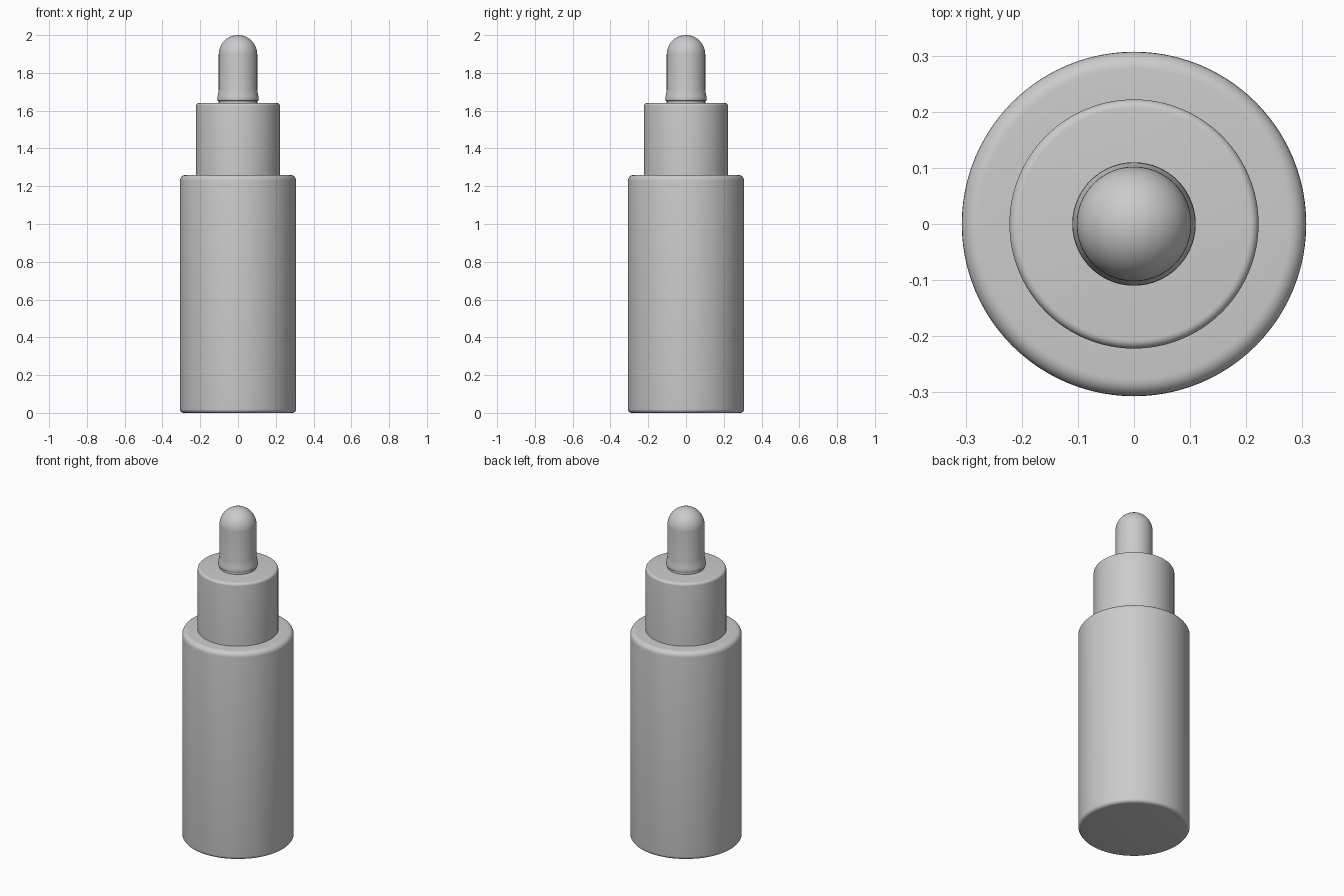
import bpy, bmesh, math

if "Cube" in bpy.data.objects:
    bpy.data.objects.remove(bpy.data.objects["Cube"])


def arc(cx, cz, r, a0, a1, n):
    """Points of a circular arc in the (radius, z) plane."""
    return [(cx + r * math.cos(math.radians(a0 + (a1 - a0) * i / n)),
             cz + r * math.sin(math.radians(a0 + (a1 - a0) * i / n))) for i in range(n + 1)]


def lathe(name, profile, segs=96):
    """Spin a bottom-to-top profile around z; points on the axis become poles."""
    bm = bmesh.new()
    rings = []
    for r, z in profile:
        if r < 1e-5:
            rings.append([bm.verts.new((0, 0, z))])
        else:
            rings.append([bm.verts.new((r * math.cos(2 * math.pi * i / segs),
                                        r * math.sin(2 * math.pi * i / segs), z))
                          for i in range(segs)])
    for a, b in zip(rings, rings[1:]):
        for i in range(segs):
            j = (i + 1) % segs
            if len(a) == 1:
                bm.faces.new((a[0], b[j], b[i]))
            elif len(b) == 1:
                bm.faces.new((a[i], a[j], b[0]))
            else:
                bm.faces.new((a[i], a[j], b[j], b[i]))
    bmesh.ops.recalc_face_normals(bm, faces=bm.faces)
    mesh = bpy.data.meshes.new(name)
    bm.to_mesh(mesh)
    bm.free()
    obj = bpy.data.objects.new(name, mesh)
    bpy.context.collection.objects.link(obj)
    bpy.ops.object.select_all(action='DESELECT')
    obj.select_set(True)
    bpy.context.view_layer.objects.active = obj
    bpy.ops.object.shade_smooth_by_angle(angle=math.radians(35))
    return obj


# Bottle: straight cylinder with rounded foot and shoulder
lathe("bottle",
      [(0, 0)] + arc(0.287, 0.02, 0.02, -90, 0, 6)
      + arc(0.277, 1.23, 0.03, 0, 90, 6) + [(0.18, 1.26), (0, 1.26)])

# Collar: cap sitting on the shoulder, softened top edge
lathe("collar",
      [(0, 1.26), (0.222, 1.26)] + arc(0.207, 1.625, 0.015, 0, 90, 6) + [(0, 1.64)])

# Dropper bulb: flared foot, straight wall, domed tip
lathe("dropper_bulb",
      [(0, 1.64), (0.102, 1.64), (0.102, 1.652), (0.108, 1.653), (0.11, 1.66),
       (0.109, 1.672), (0.105, 1.69), (0.102, 1.71)]
      + arc(0, 1.898, 0.102, 0, 88, 16) + [(0, 2.0)])
